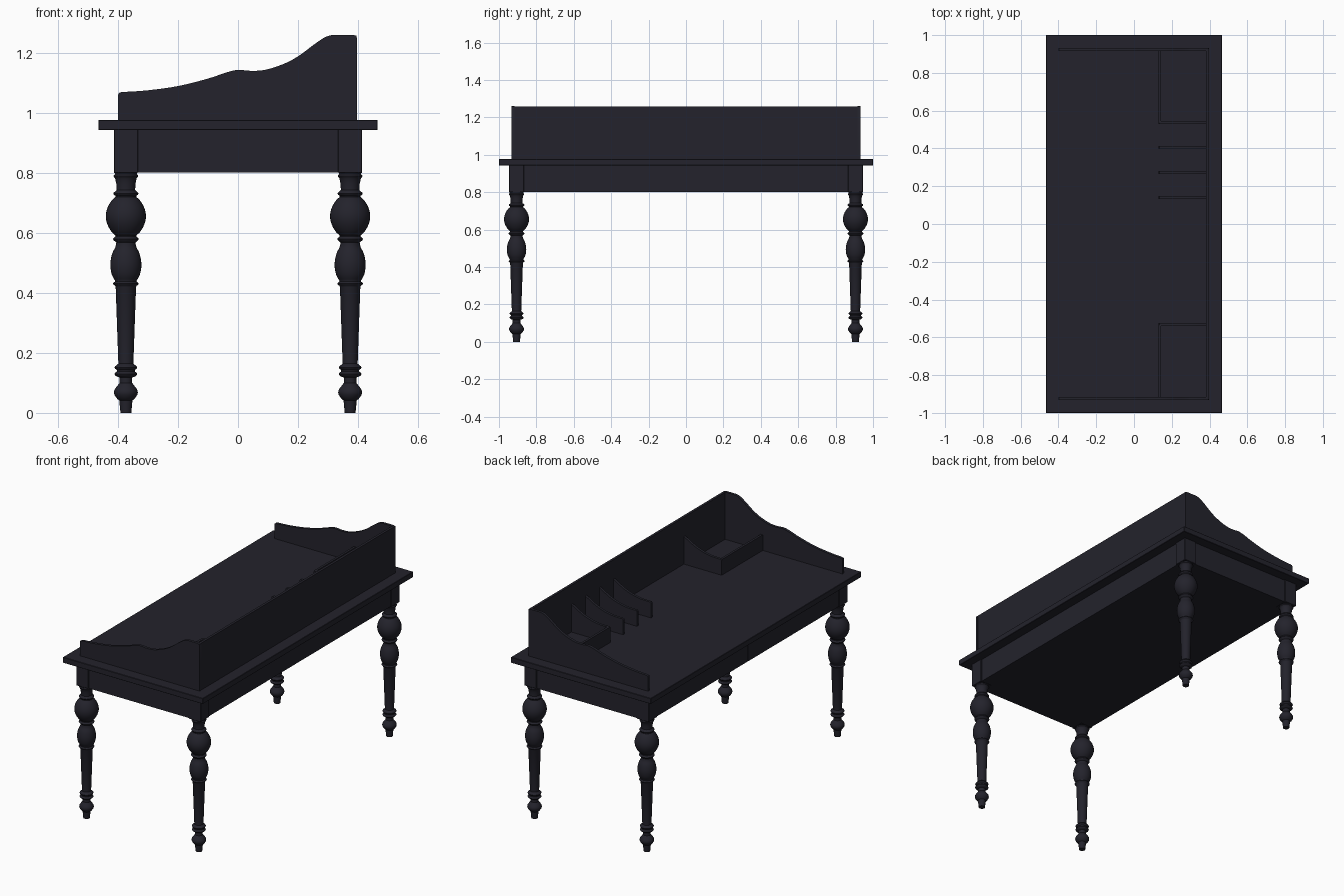
import bpy, bmesh, math

if "Cube" in bpy.data.objects:
    bpy.data.objects.remove(bpy.data.objects["Cube"])

wood = bpy.data.materials.new("dark painted wood")
wood.diffuse_color = (0.017, 0.0165, 0.025, 1)
wood.use_nodes = True
wood.node_tree.nodes["Principled BSDF"].inputs["Base Color"].default_value = wood.diffuse_color


def finish(name, bm, smooth=False):
    bmesh.ops.recalc_face_normals(bm, faces=bm.faces[:])
    me = bpy.data.meshes.new(name)
    bm.to_mesh(me)
    bm.free()
    me.materials.append(wood)
    ob = bpy.data.objects.new(name, me)
    bpy.context.collection.objects.link(ob)
    if smooth:
        bpy.ops.object.select_all(action='DESELECT')
        ob.select_set(True)
        bpy.context.view_layer.objects.active = ob
        bpy.ops.object.shade_smooth_by_angle(angle=math.radians(35))
    return ob


def box(name, x0, x1, y0, y1, z0, z1, bevel=0.0):
    bm = bmesh.new()
    bmesh.ops.create_cube(bm, size=1)
    for v in bm.verts:
        v.co = ((x0 + x1) / 2 + v.co.x * (x1 - x0),
                (y0 + y1) / 2 + v.co.y * (y1 - y0),
                (z0 + z1) / 2 + v.co.z * (z1 - z0))
    if bevel:
        bmesh.ops.bevel(bm, geom=bm.edges[:], offset=bevel, segments=1, affect='EDGES')
    return finish(name, bm)


def panel(name, profile, y, t):
    """Board cut to an (x, z) outline, centred on y with thickness t."""
    bm = bmesh.new()
    face = bm.faces.new([bm.verts.new((x, y - t / 2, z)) for x, z in profile])
    ext = bmesh.ops.extrude_face_region(bm, geom=[face])
    for v in ext['geom']:
        if isinstance(v, bmesh.types.BMVert):
            v.co.y += t
    return finish(name, bm, True)


def spline(pts, n=5):
    """Catmull-Rom curve through the points."""
    p = [pts[0]] + pts + [pts[-1]]
    out = []
    for i in range(1, len(p) - 2):
        for k in range(n):
            t = k / n
            out.append(tuple(0.5 * (2 * b + (c - a) * t + (2 * a - 5 * b + 4 * c - d) * t * t
                                    + (3 * b - a - 3 * c + d) * t ** 3)
                             for a, b, c, d in zip(p[i - 1], p[i], p[i + 1], p[i + 2])))
    return out + [pts[-1]]


def ball(z0, z1, r0, r1, power=1.0, n=10):
    """Rounded swelling between two heights."""
    return [(r0 + (r1 - r0) * math.sin(math.pi * i / n) ** power, z0 + (z1 - z0) * i / n)
            for i in range(n + 1)]


# turned leg profile (radius, height)
leg = [(0.0, 0.0), (0.018, 0.0), (0.022, 0.042)]
leg += ball(0.045, 0.092, 0.027, 0.04, n=6)
leg += [(0.021, 0.1), (0.021, 0.118)]
leg += ball(0.121, 0.138, 0.03, 0.038, n=4) + [(0.03, 0.141)]
leg += ball(0.143, 0.16, 0.03, 0.038, n=4)
leg += [(0.025, 0.164), (0.034, 0.42)]
leg += ball(0.424, 0.438, 0.036, 0.043, n=4)
leg += spline([(0.036, 0.441), (0.047, 0.462), (0.052, 0.495), (0.046, 0.53),
               (0.035, 0.553), (0.032, 0.568)], 3)
leg += ball(0.571, 0.588, 0.035, 0.043, n=4)
leg += ball(0.592, 0.72, 0.035, 0.067, 0.75, 14)
leg += ball(0.724, 0.739, 0.035, 0.042, n=4)
leg += [(0.031, 0.743), (0.032, 0.765), (0.036, 0.782)]
leg += ball(0.784, 0.796, 0.037, 0.041, n=4) + [(0.037, 0.801)]


def lathe(name, prof, cx, cy, sides=32):
    bm = bmesh.new()
    rings = [[bm.verts.new((cx + r * math.cos(2 * math.pi * i / sides),
                            cy + r * math.sin(2 * math.pi * i / sides), z))
              for i in range(sides)] for r, z in prof[1:]]
    for a, b in zip(rings, rings[1:]):
        for i in range(sides):
            j = (i + 1) % sides
            bm.faces.new((a[i], a[j], b[j], b[i]))
    bm.faces.new(rings[0])
    bm.faces.new(rings[-1])
    return finish(name, bm, True)


# legs and corner posts
for sx, xn in ((-1, "front"), (1, "back")):
    for sy, yn in ((-1, "right"), (1, "left")):
        cx, cy = sx * 0.374, sy * 0.906
        lathe(f"{xn}_{yn}_leg", leg, cx, cy)
        box(f"{xn}_{yn}_post", cx - 0.04, cx + 0.04, cy - 0.04, cy + 0.04, 0.8, 0.945, 0.002)

# closed apron box, drawer fronts and top
box("apron", -0.404, 0.408, -0.94, 0.94, 0.801, 0.945)
for s in (-1, 1):
    a, b = sorted((s * 0.003, s * 0.864))
    box("drawer_front", -0.411, -0.403, a, b, 0.803, 0.943)
box("table_top", -0.466, 0.466, -1, 1, 0.943, 0.977, 0.002)

# gallery: scrolled sides and back board
T = 0.977
side = [(-0.4, T), (-0.4, 1.06), (-0.397, 1.067), (-0.388, 1.07)]
side += spline([(-0.37, 1.071), (-0.3, 1.076), (-0.2, 1.09), (-0.1, 1.115), (-0.04, 1.135),
                (0.0, 1.144), (0.04, 1.141), (0.09, 1.144), (0.15, 1.163), (0.2, 1.189),
                (0.25, 1.226), (0.28, 1.247), (0.3, 1.257), (0.32, 1.261)], 4)
side += [(0.384, 1.261), (0.393, 1.258), (0.397, 1.25), (0.397, T)]
for s in (-1, 1):
    panel("gallery_side", side, s * 0.924, 0.016)
box("gallery_back", 0.381, 0.396, -0.93, 0.93, T, 1.259)

# desk organiser: sloped dividers and corner trays
div = [(0.13, T), (0.13, 1.066), (0.136, 1.071)]
div += spline([(0.16, 1.071), (0.2, 1.073), (0.25, 1.082), (0.31, 1.103), (0.385, 1.145)], 3)
div += [(0.385, T)]
for y in (-0.532, 0.14, 0.273, 0.405, 0.538):
    panel("divider", div, y, 0.015)
for s in (-1, 1):
    a, b = sorted((s * 0.535, s * 0.918))
    box("tray_front", 0.13, 0.144, a, b, T, 1.071)
